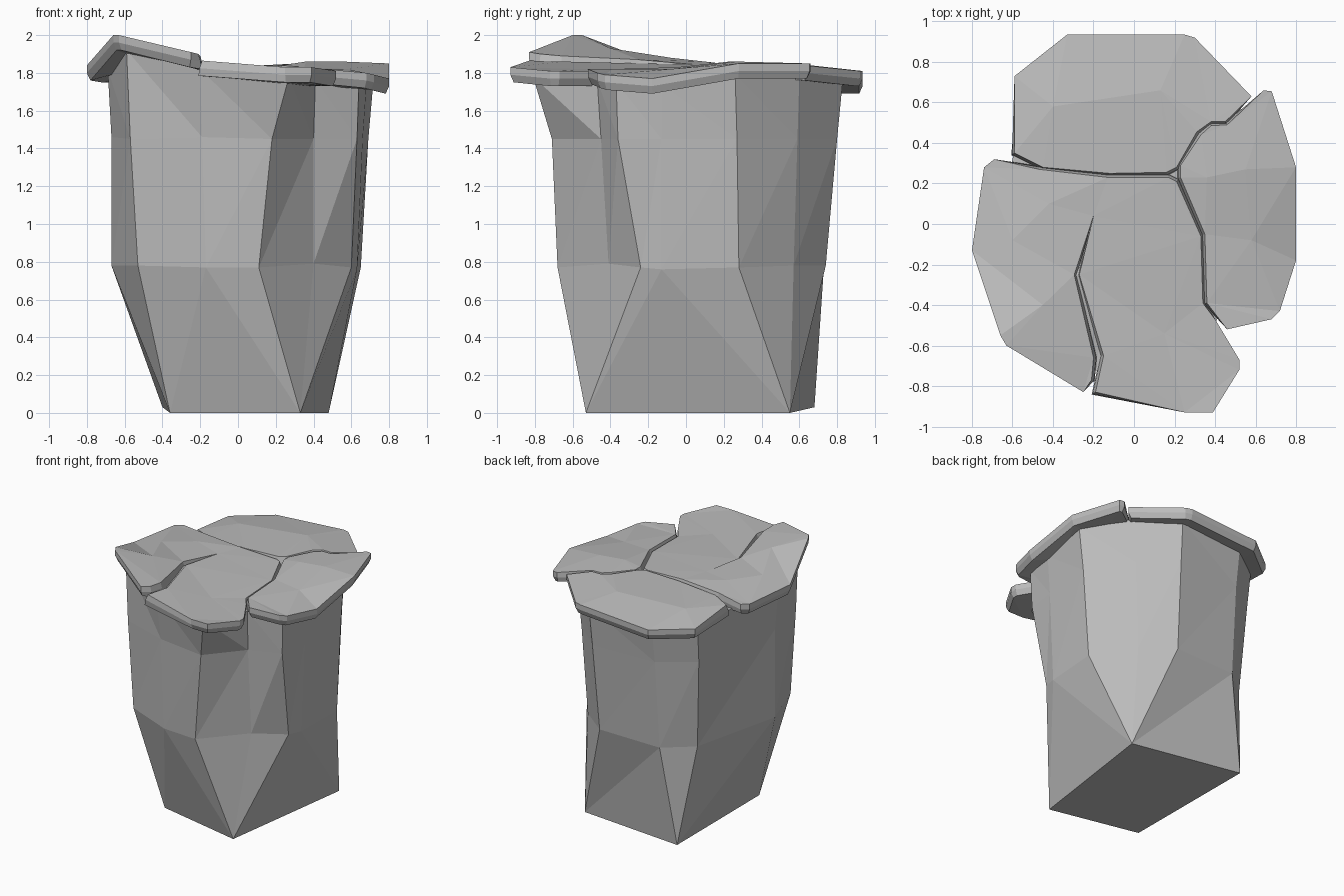
import bpy, bmesh
from mathutils import Vector
from mathutils.geometry import delaunay_2d_cdt

if "Cube" in bpy.data.objects:
    bpy.data.objects.remove(bpy.data.objects["Cube"])

stone = bpy.data.materials.new("grey_stone")
stone.diffuse_color = (0.50, 0.50, 0.50, 1)
stone.use_nodes = True
stone.node_tree.nodes["Principled BSDF"].inputs["Base Color"].default_value = stone.diffuse_color


def finish(name, bm):
    bmesh.ops.recalc_face_normals(bm, faces=bm.faces)
    me = bpy.data.meshes.new(name)
    bm.to_mesh(me)
    bm.free()
    me.materials.append(stone)
    ob = bpy.data.objects.new(name, me)
    bpy.context.collection.objects.link(ob)
    return ob


def outward(outline, i):
    """Mitred outward direction of a counter-clockwise outline corner."""
    p, c, n = (Vector(outline[k % len(outline)][:2]) for k in (i - 1, i, i + 1))
    a, b = (c - p).normalized(), (n - c).normalized()
    na, nb = Vector((a.y, -a.x)), Vector((b.y, -b.x))
    m = na + nb
    if m.length < 0.05:
        return na
    m.normalize()
    return m / max(m.dot(na), 0.6)


def slab(name, outline, inner, cracks, thick=0.08):
    """Uneven plate: rim tapers in at the outside, flares out along the cracks."""
    n = len(outline)
    pts = outline + inner
    res = delaunay_2d_cdt([Vector(p[:2]) for p in pts], [],
                          [list(range(n))], 1, 1e-5)
    bm = bmesh.new()
    tops, mids, lows = [], [], []
    for v, o in zip(res[0], res[3]):
        k = o[0]
        p = Vector((v.x, v.y, pts[k][2]))
        d = outward(outline, k).to_3d() if k < n else Vector((0, 0, 0))
        mid, low = (0.012, 0.016) if k in cracks else (0.0, -0.018)
        tops.append(bm.verts.new(p))
        mids.append(bm.verts.new(p + d * mid - Vector((0, 0, thick * 0.5))) if k < n else None)
        lows.append(bm.verts.new(p + d * low - Vector((0, 0, thick))))
    edges = set()
    for f in res[2]:
        bm.faces.new([tops[i] for i in f])
        bm.faces.new([lows[i] for i in reversed(f)])
        edges.update(zip(f, f[1:] + f[:1]))
    for a, b in edges:
        if (b, a) not in edges:
            bm.faces.new((tops[b], tops[a], mids[a], mids[b]))
            bm.faces.new((mids[b], mids[a], lows[a], lows[b]))
    return finish(name, bm)


# Column: four-cornered foot opening into faceted rings
foot = [(-.36, -.38, 0), (.33, -.53, 0), (.48, .55, 0), (-.40, .68, .03)]
rings = [
    [(-.53, -.52, .78), (-.17, -.66, .77), (.11, -.68, .77), (.40, -.41, .79),
     (.60, -.24, .77), (.63, -.13, .76), (.65, .28, .77), (.44, .57, .78),
     (.22, .74, .78), (-.285, .73, .77), (-.49, .56, .77), (-.67, -.13, .78)],
    [(-.57, -.53, 1.45), (-.19, -.67, 1.46), (.18, -.71, 1.45), (.40, -.45, 1.45),
     (.63, -.36, 1.45), (.66, -.13, 1.45), (.69, .27, 1.45), (.48, .59, 1.45),
     (.24, .80, 1.45), (-.28, .78, 1.45), (-.53, .60, 1.45), (-.67, -.13, 1.46)],
    [(-.59, -.53, 1.92), (-.20, -.72, 1.82), (.27, -.81, 1.78), (.41, -.47, 1.76),
     (.64, -.37, 1.75), (.68, -.13, 1.74), (.72, .26, 1.79), (.51, .60, 1.78),
     (.25, .83, 1.76), (-.28, .82, 1.74), (-.54, .63, 1.73), (-.69, -.15, 1.82)],
]
bm = bmesh.new()
base = [bm.verts.new(p) for p in foot]
loops = [[bm.verts.new(p) for p in r] for r in rings]
bm.faces.new(base[::-1])
owner = [0, 1, 1, 1, 1, 2, 2, 2, 2, 3, 3, 0]   # foot corner below each ring point
for i in range(12):
    j = (i + 1) % 12
    a, b = base[owner[i]], base[owner[j]]
    bm.faces.new((a, loops[0][j], loops[0][i]))
    if a is not b:
        bm.faces.new((a, b, loops[0][j]))
    lo, hi, top = (ring for ring in loops)
    bm.faces.new((lo[i], lo[j], hi[j]))
    bm.faces.new((lo[i], hi[j], hi[i]))
    bm.faces.new((hi[i], hi[j], top[i]))
    bm.faces.new((hi[j], top[j], top[i]))
centre = bm.verts.new((0, 0, 1.77))
for i in range(12):
    bm.faces.new((loops[-1][i], loops[-1][(i + 1) % 12], centre))
finish("rock_column", bm)

# Front slab with a raised left wing and a long crack
slab("front_slab", [
    (-.74, .28, 1.83), (-.80, -.13, 1.84), (-.66, -.55, 2.0), (-.63, -.60, 2.0),
    (-.25, -.83, 1.91), (-.21, -.77, 1.90), (-.20, -.66, 1.89), (-.295, -.25, 1.87),
    (-.20, .04, 1.845), (-.27, -.25, 1.85), (-.15, -.65, 1.86), (-.19, -.83, 1.865),
    (.25, -.93, 1.83), (.39, -.93, 1.83), (.52, -.72, 1.81), (.52, -.67, 1.81),
    (.40, -.47, 1.81), (.34, -.39, 1.81), (.33, -.06, 1.82), (.21, .21, 1.83),
    (.17, .23, 1.83), (-.13, .23, 1.84), (-.47, .27, 1.84), (-.69, .32, 1.83)],
    [(-.60, -.08, 1.88), (-.42, .10, 1.86), (-.45, -.40, 1.93), (.15, -.54, 1.82)],
    {5, 6, 7, 9, 10, 11, 17, 18, 19, 20, 21, 22})

# Back slab
slab("back_slab", [
    (-.59, .35, 1.81), (-.45, .28, 1.82), (-.12, .25, 1.83), (.16, .255, 1.84),
    (.21, .28, 1.84), (.31, .455, 1.85), (.38, .505, 1.85), (.45, .505, 1.85),
    (.58, .63, 1.84), (.30, .92, 1.81), (.25, .935, 1.81), (-.33, .935, 1.77),
    (-.59, .73, 1.77)],
    [(-.40, .58, 1.82), (.13, .66, 1.84)], {0, 1, 2, 3, 4, 5, 6, 7})

# Right slab, dipping at its outer edge
slab("right_slab", [
    (.23, .23, 1.84), (.35, -.05, 1.83), (.36, -.39, 1.82), (.46, -.52, 1.82),
    (.68, -.47, 1.80), (.72, -.43, 1.79), (.80, -.18, 1.77), (.80, .28, 1.85),
    (.68, .655, 1.85), (.64, .66, 1.85), (.46, .49, 1.85), (.38, .485, 1.85),
    (.33, .44, 1.85), (.23, .29, 1.84)],
    [(.36, .23, 1.86), (.58, -.08, 1.82), (.55, .27, 1.86)],
    {0, 1, 2, 10, 11, 12, 13})
